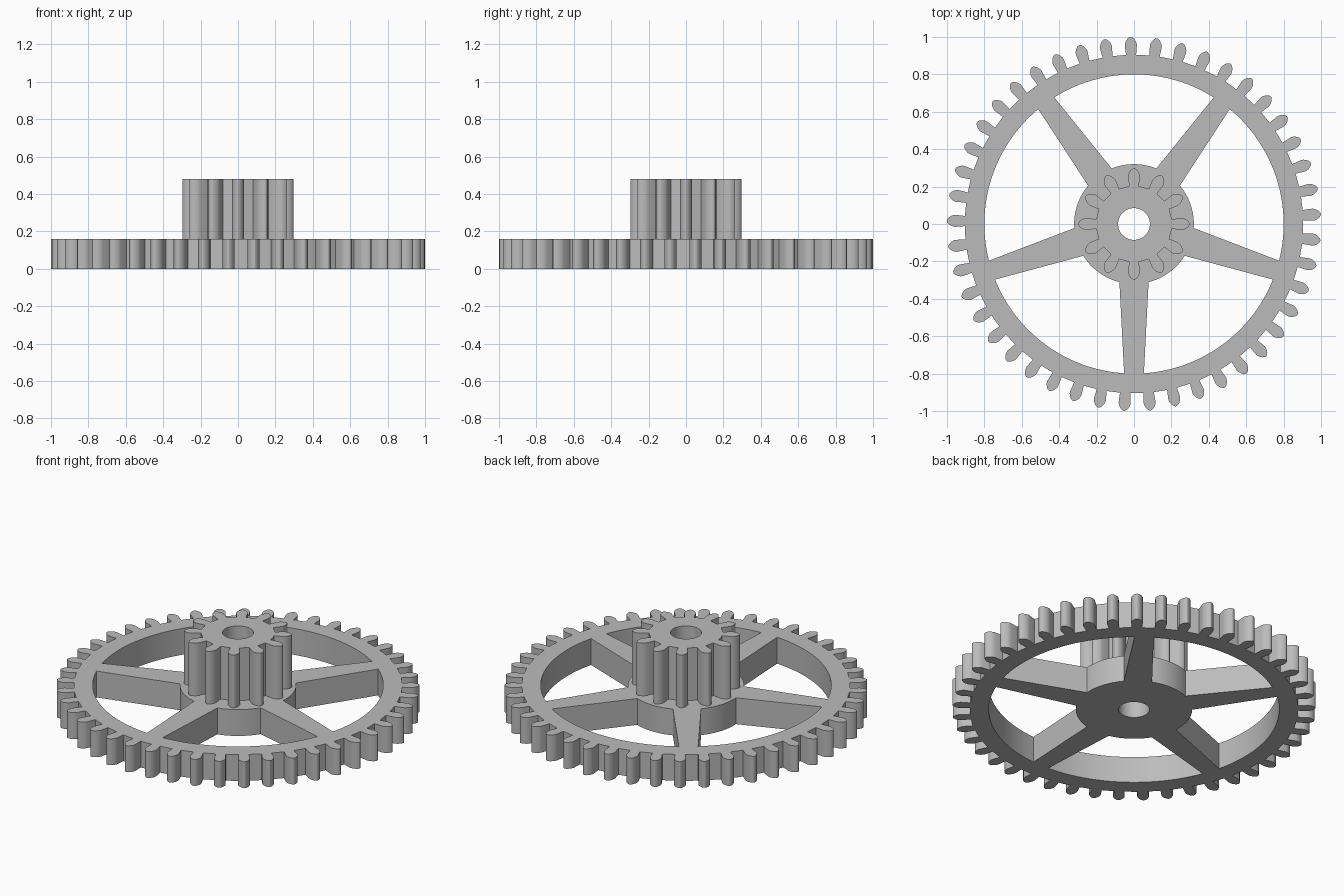
import bpy
from math import sin, cos, pi, radians, asin, atan2

if "Cube" in bpy.data.objects:
    bpy.data.objects.remove(bpy.data.objects["Cube"])

MODULE = 2 / 47          # shared tooth size of both gears
BORE = 0.085

grey = bpy.data.materials.new("light grey")
grey.diffuse_color = (0.5, 0.5, 0.5, 1)
grey.use_nodes = True
grey.node_tree.nodes["Principled BSDF"].inputs["Base Color"].default_value = grey.diffuse_color


def polar(r, a):
    return (r * cos(a), r * sin(a))


def arc(r, a0, a1, n):
    return [polar(r, a0 + (a1 - a0) * i / n) for i in range(n + 1)]


def circle(r, n=64):
    return arc(r, 0, 2 * pi, n)[:-1]


def gear_outline(teeth, phase, flank):
    """Rounded-tip teeth; flank is (height, half width) in modules, root to tip."""
    pitch_r = teeth * MODULE / 2
    pts = []
    for k in range(teeth):
        a = phase + 2 * pi * k / teeth
        for side, rows in ((-1, flank), (1, flank[::-1])):
            for h, w in rows:
                x, y = pitch_r + h * MODULE, side * w * MODULE
                pts.append(polar((x * x + y * y) ** 0.5, a + atan2(y, x)))
        # root land halfway to the next tooth
        pts.append(polar(pitch_r + flank[0][0] * MODULE, a + pi / teeth))
    return pts


def plate(name, loops, z0, z1):
    """Extrude a filled outline with holes from z0 to z1."""
    curve = bpy.data.curves.new(name, 'CURVE')
    curve.dimensions = '2D'
    curve.fill_mode = 'BOTH'
    curve.extrude = (z1 - z0) / 2
    for loop in loops:
        s = curve.splines.new('POLY')
        s.points.add(len(loop) - 1)
        for p, (x, y) in zip(s.points, loop):
            p.co = (x, y, 0, 1)
        s.use_cyclic_u = True
    ob = bpy.data.objects.new(name, curve)
    ob.location.z = (z0 + z1) / 2
    bpy.context.collection.objects.link(ob)
    bpy.ops.object.select_all(action='DESELECT')
    ob.select_set(True)
    bpy.context.view_layer.objects.active = ob
    bpy.ops.object.convert(target='MESH')
    ob = bpy.context.object
    ob.data.materials.clear()
    ob.data.materials.append(grey)
    bpy.ops.object.shade_smooth_by_angle(angle=radians(25))
    return ob


# Openings between the five tapered spokes
HUB, RIM = 0.32, 0.80
hub_half, rim_half = asin(0.078 / HUB), asin(0.053 / RIM)
windows = []
for k in range(5):
    a0 = radians(-90 + 72 * k)
    a1 = a0 + radians(72)
    windows.append(arc(RIM, a0 + rim_half, a1 - rim_half, 24)
                   + arc(HUB, a1 - hub_half, a0 + hub_half, 12))

# Large spoked wheel
wheel_flank = [(-1.25, 0.64), (0, 0.76), (0.25, 0.71), (0.5, 0.6),
               (0.75, 0.43), (0.92, 0.24), (1.0, 0.07)]
plate("spoked_wheel",
      [gear_outline(45, radians(3), wheel_flank), circle(BORE)] + windows, 0, 0.16)

# Small pinion on the hub
pinion_flank = [(-1.25, 0.6), (0, 0.76), (0.25, 0.71), (0.5, 0.6),
                (0.75, 0.43), (0.92, 0.24), (1.0, 0.07)]
plate("pinion", [gear_outline(12, 0, pinion_flank), circle(BORE)], 0.16, 0.48)
